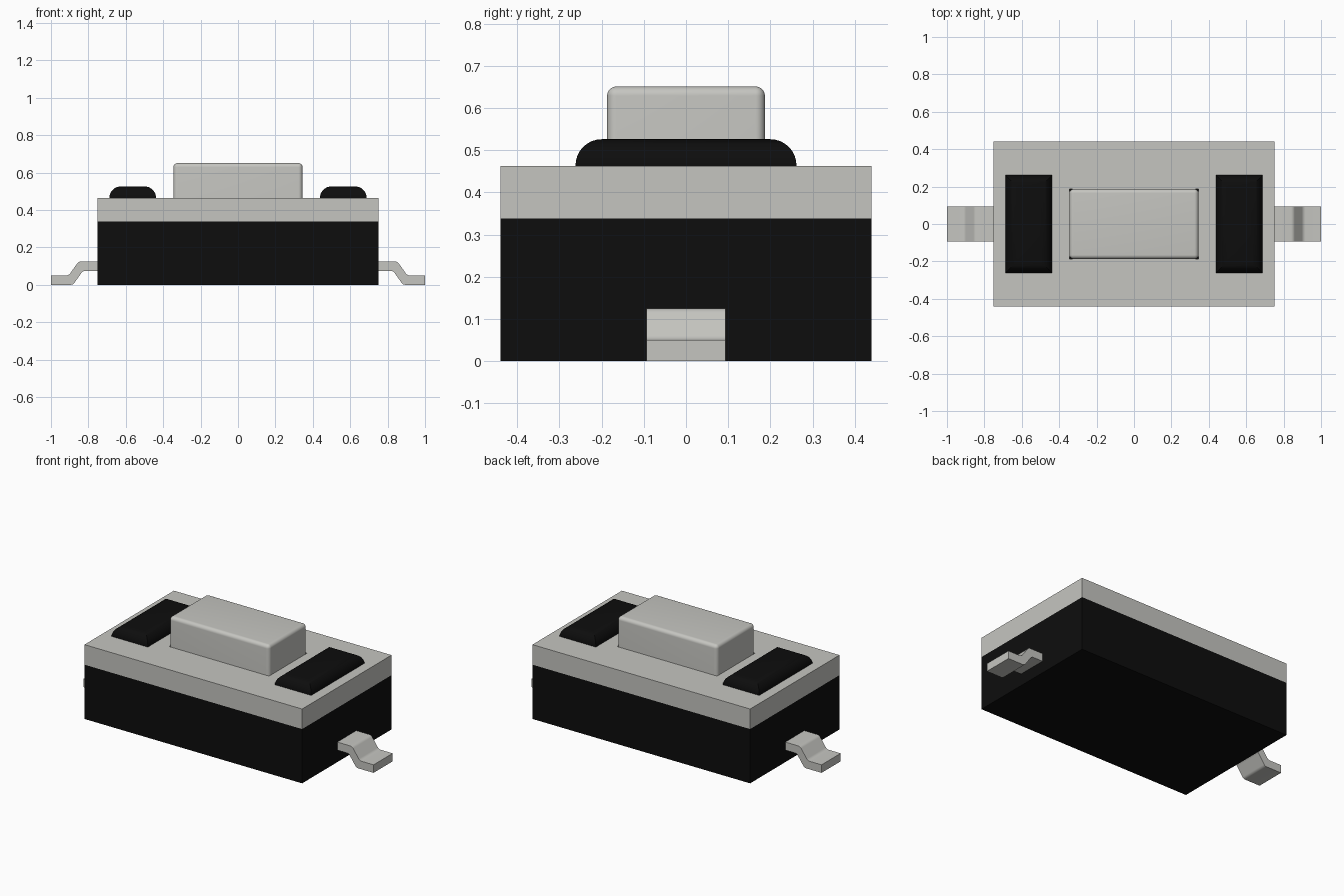
import bpy, bmesh, math
from mathutils import Vector

if "Cube" in bpy.data.objects:
    bpy.data.objects.remove(bpy.data.objects["Cube"])


def material(name, colour):
    m = bpy.data.materials.new(name)
    m.use_nodes = True
    m.diffuse_color = (*colour, 1)
    m.node_tree.nodes["Principled BSDF"].inputs["Base Color"].default_value = (*colour, 1)
    return m


METAL = material("warm grey metal", (0.56, 0.56, 0.53))
BLACK = material("black plastic", (0.004, 0.004, 0.004))


def finish(name, bm, mat, smooth=False):
    bmesh.ops.recalc_face_normals(bm, faces=bm.faces)
    mesh = bpy.data.meshes.new(name)
    bm.to_mesh(mesh)
    bm.free()
    mesh.materials.append(mat)
    ob = bpy.data.objects.new(name, mesh)
    bpy.context.collection.objects.link(ob)
    if smooth:
        bpy.ops.object.select_all(action='DESELECT')
        ob.select_set(True)
        bpy.context.view_layer.objects.active = ob
        bpy.ops.object.shade_smooth_by_angle(angle=math.radians(35))
    return ob


def box(name, x, y, z, mat, radius=0, round_sides=False):
    """Box between (min, max) pairs; rounds the top edges, optionally the upright ones too."""
    bm = bmesh.new()
    bmesh.ops.create_cube(bm, size=1)
    for v in bm.verts:
        v.co = Vector([(r[0] + r[1]) / 2 + c * (r[1] - r[0]) for r, c in zip((x, y, z), v.co)])
    if radius:
        top = z[1] - 1e-4
        edges = [e for e in bm.edges
                 if all(v.co.z > top for v in e.verts)
                 or (round_sides and abs(e.verts[0].co.z - e.verts[1].co.z) > 1e-4)]
        bmesh.ops.bevel(bm, geom=edges, offset=radius, segments=8, profile=0.5, affect='EDGES')
    return finish(name, bm, mat, radius > 0)


# Body
box("body", (-0.75, 0.75), (-0.44, 0.44), (0, 0.338), BLACK)

# Cover plate with a rectangular opening for the button
BX, BY = 0.345, 0.187
bm = bmesh.new()
corners = [(-1, -1), (1, -1), (1, 1), (-1, 1)]
outer = [bm.verts.new((sx * 0.75, sy * 0.44, 0.338)) for sx, sy in corners]
inner = [bm.verts.new((sx * BX, sy * BY, 0.338)) for sx, sy in corners]
ring = [bm.faces.new((outer[i], outer[(i + 1) % 4], inner[(i + 1) % 4], inner[i])) for i in range(4)]
out = bmesh.ops.extrude_face_region(bm, geom=ring, use_keep_orig=True)
for v in out["geom"]:
    if isinstance(v, bmesh.types.BMVert):
        v.co.z = 0.463
finish("cover_plate", bm, METAL)

# Push button, rounded on the top and upright edges
box("button", (-BX, BX), (-BY, BY), (0.338, 0.651), METAL, 0.022, True)

# Rounded pegs on both sides of the button, and bent terminals
LEG = [(0.74, 0.075), (0.829, 0.075), (0.882, 0), (1, 0),
       (1, 0.05), (0.905, 0.05), (0.852, 0.125), (0.74, 0.125)]
for side, s in (("left", 1), ("right", -1)):
    box(side + "_peg", sorted((s * 0.438, s * 0.688)), (-0.262, 0.262), (0.45, 0.526), BLACK, 0.062)

    bm = bmesh.new()
    face = bm.faces.new([bm.verts.new((s * x, -0.094, z)) for x, z in LEG])
    out = bmesh.ops.extrude_face_region(bm, geom=[face], use_keep_orig=True)
    bmesh.ops.translate(bm, vec=(0, 0.188, 0),
                        verts=[v for v in out["geom"] if isinstance(v, bmesh.types.BMVert)])
    # Soften the four bends
    bends = [e for e in bm.edges
             if abs(e.verts[0].co.y - e.verts[1].co.y) > 0.1 and 0.8 < abs(e.verts[0].co.x) < 0.95]
    bmesh.ops.bevel(bm, geom=bends, offset=0.012, segments=4, profile=0.5, affect='EDGES')
    finish(side + "_terminal", bm, METAL, True)
